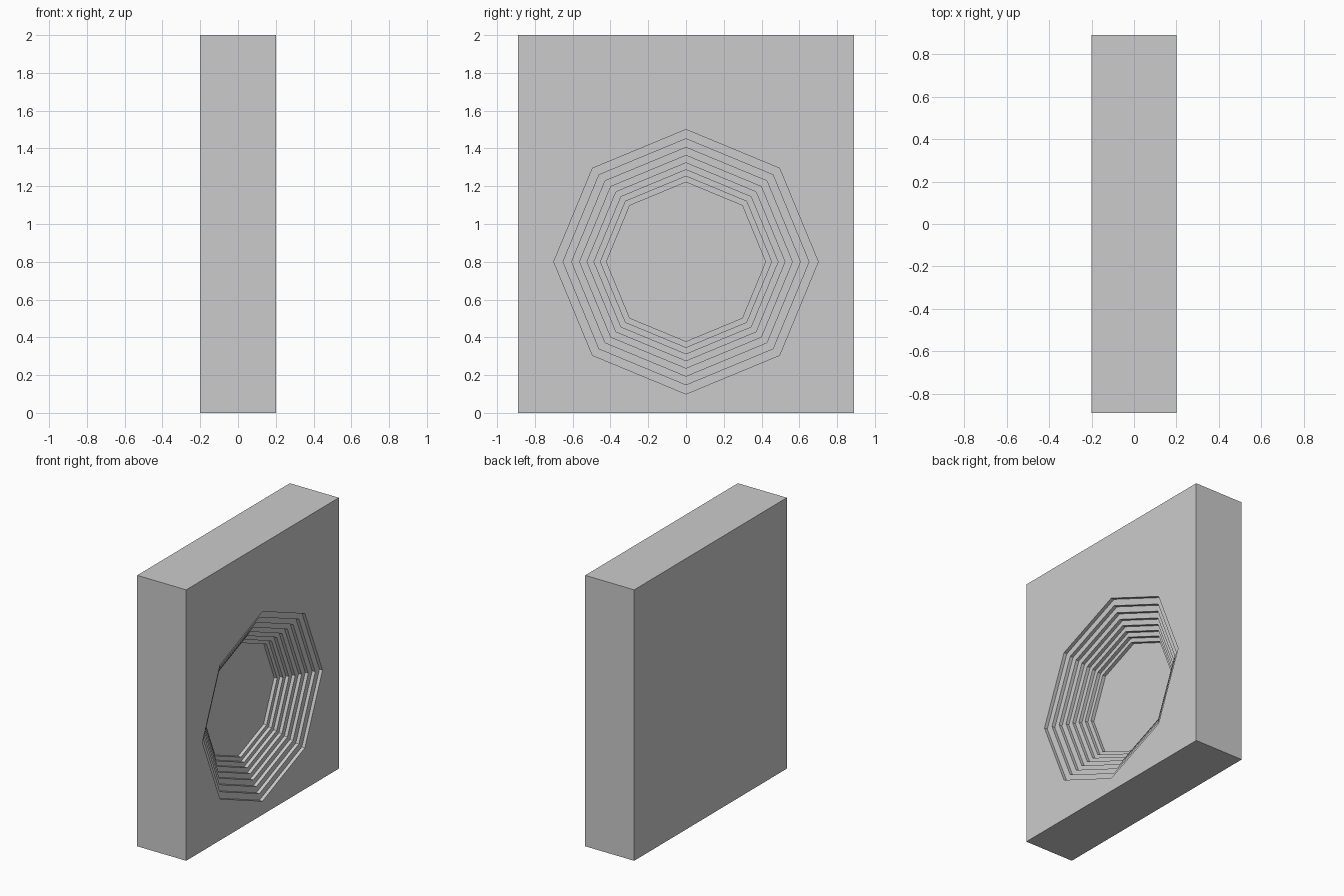
import bpy, bmesh
from math import cos, sin, pi

if "Cube" in bpy.data.objects:
    bpy.data.objects.remove(bpy.data.objects["Cube"])

HALF_X, HALF_Y, HEIGHT = 0.2, 0.89, 2.0
CENTRE_Z = 0.8
SIDES, STEPS = 8, 8
RADIUS, SHRINK, STEP_DEPTH = 0.7, 0.93, 0.025

bm = bmesh.new()


def sgn(v):
    return 0 if abs(v) < 1e-6 else (1 if v > 0 else -1)


def octagon(x, r):
    return [bm.verts.new((x, r * cos(2 * pi * k / SIDES), CENTRE_Z + r * sin(2 * pi * k / SIDES)))
            for k in range(SIDES)]


def slab_outline(x):
    # corners plus edge points, so each lines up with one octagon corner
    zs = {-1: 0.0, 0: CENTRE_Z, 1: HEIGHT}
    return [bm.verts.new((x, HALF_Y * sgn(cos(2 * pi * k / SIDES)), zs[sgn(sin(2 * pi * k / SIDES))]))
            for k in range(SIDES)]


# Slab outline, back to front, then the recess stepping inward
rings = [slab_outline(-HALF_X), slab_outline(HALF_X)]
for i in range(STEPS):
    r = RADIUS * SHRINK ** i
    x = HALF_X - i * STEP_DEPTH
    rings += [octagon(x, r), octagon(x - STEP_DEPTH, r)]

# Skin neighbouring rings and cap the back and the recess floor
for a, b in zip(rings, rings[1:]):
    for k in range(SIDES):
        n = (k + 1) % SIDES
        bm.faces.new((a[k], a[n], b[n], b[k]))
bm.faces.new(rings[0])
bm.faces.new(rings[-1])
bmesh.ops.recalc_face_normals(bm, faces=bm.faces[:])

mesh = bpy.data.meshes.new("recessed_slab")
bm.to_mesh(mesh)
bm.free()
slab = bpy.data.objects.new("recessed_slab", mesh)
bpy.context.collection.objects.link(slab)
